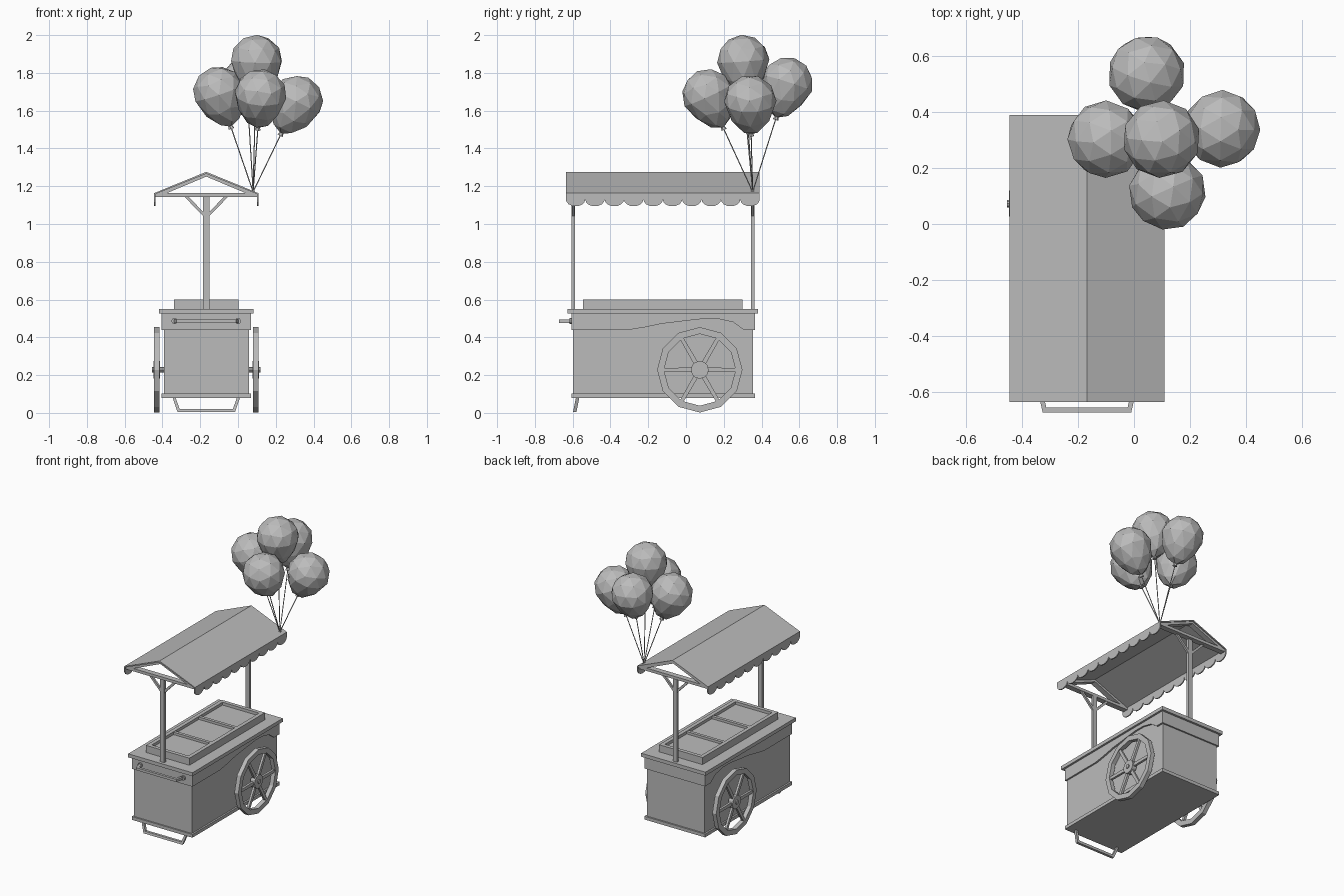
import bpy, bmesh, math, random
from mathutils import Vector, Matrix

cube = bpy.data.objects.get("Cube")
if cube:
    bpy.data.objects.remove(cube, do_unlink=True)

random.seed(4)
CX = -0.168  # centre line of the cart

grey = bpy.data.materials.new("plain_grey")
grey.use_nodes = True
grey.diffuse_color = (0.5, 0.5, 0.5, 1)
grey.node_tree.nodes["Principled BSDF"].inputs["Base Color"].default_value = (0.5, 0.5, 0.5, 1)


def finish(name, bm):
    bmesh.ops.recalc_face_normals(bm, faces=bm.faces)
    mesh = bpy.data.meshes.new(name)
    bm.to_mesh(mesh)
    bm.free()
    mesh.materials.append(grey)
    obj = bpy.data.objects.new(name, mesh)
    bpy.context.scene.collection.objects.link(obj)
    return obj


def add_box(bm, x, y, z):
    size = Vector((x[1] - x[0], y[1] - y[0], z[1] - z[0]))
    mid = Vector((sum(x), sum(y), sum(z))) / 2
    bmesh.ops.create_cube(bm, size=1, matrix=Matrix.Translation(mid) @ Matrix.Diagonal(size.to_4d()))


def box(name, x, y, z):
    bm = bmesh.new()
    add_box(bm, x, y, z)
    return finish(name, bm)


def around(half):
    return (CX - half, CX + half)


def add_prism(bm, pts, axis, a, b):
    """Extrude a flat outline along x, y or z."""
    place = {"x": lambda p, t: (t, p[0], p[1]),
             "y": lambda p, t: (p[0], t, p[1]),
             "z": lambda p, t: (p[0], p[1], t)}[axis]
    face = bm.faces.new([bm.verts.new(place(p, a)) for p in pts])
    geom = bmesh.ops.extrude_face_region(bm, geom=[face])["geom"]
    move = Vector(place((0, 0), b - a))
    bmesh.ops.translate(bm, vec=move, verts=[v for v in geom if isinstance(v, bmesh.types.BMVert)])


def prism(name, pts, axis, a, b):
    bm = bmesh.new()
    add_prism(bm, pts, axis, a, b)
    return finish(name, bm)


def add_rod(bm, p, q, r1, r2, sides):
    p, q = Vector(p), Vector(q)
    turn = (q - p).to_track_quat("Z", "Y").to_matrix().to_4x4()
    bmesh.ops.create_cone(bm, cap_ends=True, segments=sides, radius1=r1, radius2=r2,
                          depth=(q - p).length, matrix=Matrix.Translation((p + q) / 2) @ turn)


def u_outline(top, low, reach, end, w):
    """Bent bar with two splayed legs, drawn around the centre line."""
    half = [(top, reach), (low, end), (low - w * 0.7, end + math.copysign(w, reach - end)), (top - w, reach)]
    return [(CX - x, h) for x, h in half[:2]] + [(CX + x, h) for x, h in half[1::-1]] \
        + [(CX + x, h) for x, h in half[3:1:-1]] + [(CX - x, h) for x, h in half[2:]]


# Cart body, base and counter
box("cart_body", around(0.225), (-0.597, 0.355), (0.1, 0.5))
box("base_plate", around(0.237), (-0.607, 0.366), (0.08, 0.103))
box("counter_top", around(0.251), (-0.627, 0.381), (0.525, 0.55))

# Trim band with a wavy lower edge on both sides
wave = [(-0.607, 0.44), (-0.3, 0.44), (-0.22, 0.453), (-0.13, 0.472), (0.02, 0.49), (0.1, 0.499),
        (0.17, 0.498), (0.25, 0.48), (0.285, 0.455), (0.305, 0.44), (0.366, 0.44)]
prism("trim_band", wave + [(0.366, 0.525), (-0.607, 0.525)], "x", CX - 0.237, CX + 0.237)

# Display tray with three shallow compartments
y0, y1 = -0.545, 0.298
box("tray_floor", around(0.168), (y0, y1), (0.55, 0.58))
bm = bmesh.new()
for s in (-1, 1):
    add_box(bm, sorted((CX + s * 0.143, CX + s * 0.17)), (y0, y1), (0.55, 0.6))
for y in (y0, y1 - 0.027):
    add_box(bm, around(0.143), (y, y + 0.027), (0.55, 0.6))
for i in (1, 2):
    y = y0 + (y1 - y0) * i / 3
    add_box(bm, around(0.143), (y - 0.011, y + 0.011), (0.57, 0.597))
finish("tray_frame", bm)

# Push handle and foot stand
prism("push_handle", u_outline(0.175, 0.158, -0.6, -0.673, 0.018), "z", 0.477, 0.495)
bm = bmesh.new()
for s in (-1, 1):
    x = CX + s * 0.168
    add_rod(bm, (x, -0.6, 0.486), (x, -0.618, 0.486), 0.016, 0.016, 10)
finish("handle_mounts", bm)
stand = prism("foot_stand", u_outline(0.18, 0.152, 0.085, 0.004, 0.016), "y", -0.583, -0.565)
for v in stand.data.vertices:
    v.co.y += 0.2 * (v.co.z - 0.08)


# Wheels: twelve-sided rim, six spokes, hub
WY, WZ = 0.073, 0.228


def wheel(name, x, out):
    bm = bmesh.new()
    w = 0.015
    corners = [(0.226, -w), (0.226, w), (0.19, w), (0.19, -w)]
    rings = []
    for i in range(12):
        a = math.tau * i / 12
        rings.append([bm.verts.new((x + dx, WY + r * math.cos(a), WZ + r * math.sin(a)))
                      for r, dx in corners])
    for i, ring in enumerate(rings):
        nxt = rings[(i + 1) % 12]
        for k in range(4):
            bm.faces.new((ring[k], ring[k - 1], nxt[k - 1], nxt[k]))
    for i in range(6):
        a = math.tau * i / 6
        c, s = math.cos(a), math.sin(a)
        pts = [(WY + c * r - s * t, WZ + s * r + c * t)
               for r, t in ((0.03, -0.012), (0.193, -0.01), (0.193, 0.01), (0.03, 0.012))]
        add_prism(bm, pts, "x", x - 0.008, x + 0.008)
    add_rod(bm, (x - 0.017, WY, WZ), (x + 0.017, WY, WZ), 0.047, 0.047, 12)
    add_rod(bm, (x - out * 0.06, WY, WZ), (x + out * 0.024, WY, WZ), 0.014, 0.014, 10)
    finish(name, bm)


wheel("left_wheel", CX + 0.262, 1)
wheel("right_wheel", CX - 0.262, -1)

# Posts, braces and gable frames at both ends
EAVE, APEX, HALF = 1.163, 1.276, 0.277
for end, y in (("front", -0.597), ("back", 0.353)):
    box(end + "_post", around(0.016), (y - 0.009, y + 0.009), (0.55, 1.15))
    bm = bmesh.new()
    for s in (-1, 1):
        pts = [(0.01, 1.035), (0.01, 1.058), (0.097, 1.147), (0.118, 1.147)]
        add_prism(bm, [(CX + s * x, z) for x, z in pts], "y", y - 0.007, y + 0.007)
    finish(end + "_braces", bm)
    out = -1 if y < 0 else 1
    ya, yb = sorted((y - out * 0.009, y + out * 0.03))
    bm = bmesh.new()
    add_box(bm, around(HALF - 0.004), (ya, yb), (1.143, EAVE))
    for s in (-1, 1):
        pts = [(0, 1.251), (0, 1.272), (0.272, 1.161), (0.21, 1.163)]
        add_prism(bm, [(CX + s * x, z) for x, z in pts], "y", ya, yb)
    finish(end + "_gable_frame", bm)

# Pitched roof
R0, R1 = -0.636, 0.39
prism("roof", [(CX - HALF, EAVE), (CX, APEX), (CX + HALF, EAVE), (CX + HALF, EAVE - 0.008),
               (CX, APEX - 0.01), (CX - HALF, EAVE - 0.008)], "y", R0, R1)

# Scalloped valances along both eaves
COUNT, STEPS = 10, 8
pitch = (R1 - R0) / COUNT
edge = [(R0, EAVE), (R0, 1.13)]
for i in range(COUNT):
    for k in range(1, STEPS + 1):
        a = math.pi * k / STEPS
        edge.append((R0 + pitch * (i + 0.5 - 0.5 * math.cos(a)), 1.13 - 0.036 * math.sin(a)))
edge.append((R1, EAVE))
prism("left_valance", edge, "x", CX + HALF - 0.008, CX + HALF)
prism("right_valance", edge, "x", CX - HALF, CX - HALF + 0.008)

# Balloons leaning away from the point where their strings are tied
tie = Vector((0.08, 0.353, 1.17))
spots = {"top": (0.098, 0.303, 1.863), "right": (-0.1, 0.303, 1.696), "front": (0.119, 0.117, 1.683),
         "left": (0.312, 0.34, 1.65), "back": (0.045, 0.535, 1.745)}
for label, spot in spots.items():
    centre = Vector(spot)
    axis = (centre - tie).normalized()
    bm = bmesh.new()
    bmesh.ops.create_icosphere(bm, subdivisions=2, radius=0.139)
    for v in bm.verts:
        if v.co.z < 0:
            t = -v.co.z / 0.139
            v.co.x *= 1 - 0.22 * t
            v.co.y *= 1 - 0.22 * t
            v.co.z *= 1.38
    turn = axis.to_track_quat("Z", "Y").to_matrix().to_4x4()
    spin = Matrix.Rotation(random.uniform(0, math.tau), 4, "Z")
    bm.transform(Matrix.Translation(centre) @ turn @ spin)
    tip = centre - axis * 0.185
    add_rod(bm, tip - axis * 0.018, tip + axis * 0.005, 0.016, 0.008, 6)
    finish(label + "_balloon", bm)
    bm = bmesh.new()
    add_rod(bm, tie, tip, 0.003, 0.003, 5)
    finish(label + "_balloon_string", bm)
box("string_tie", (0.072, 0.088), (0.345, 0.361), (1.16, 1.178))
